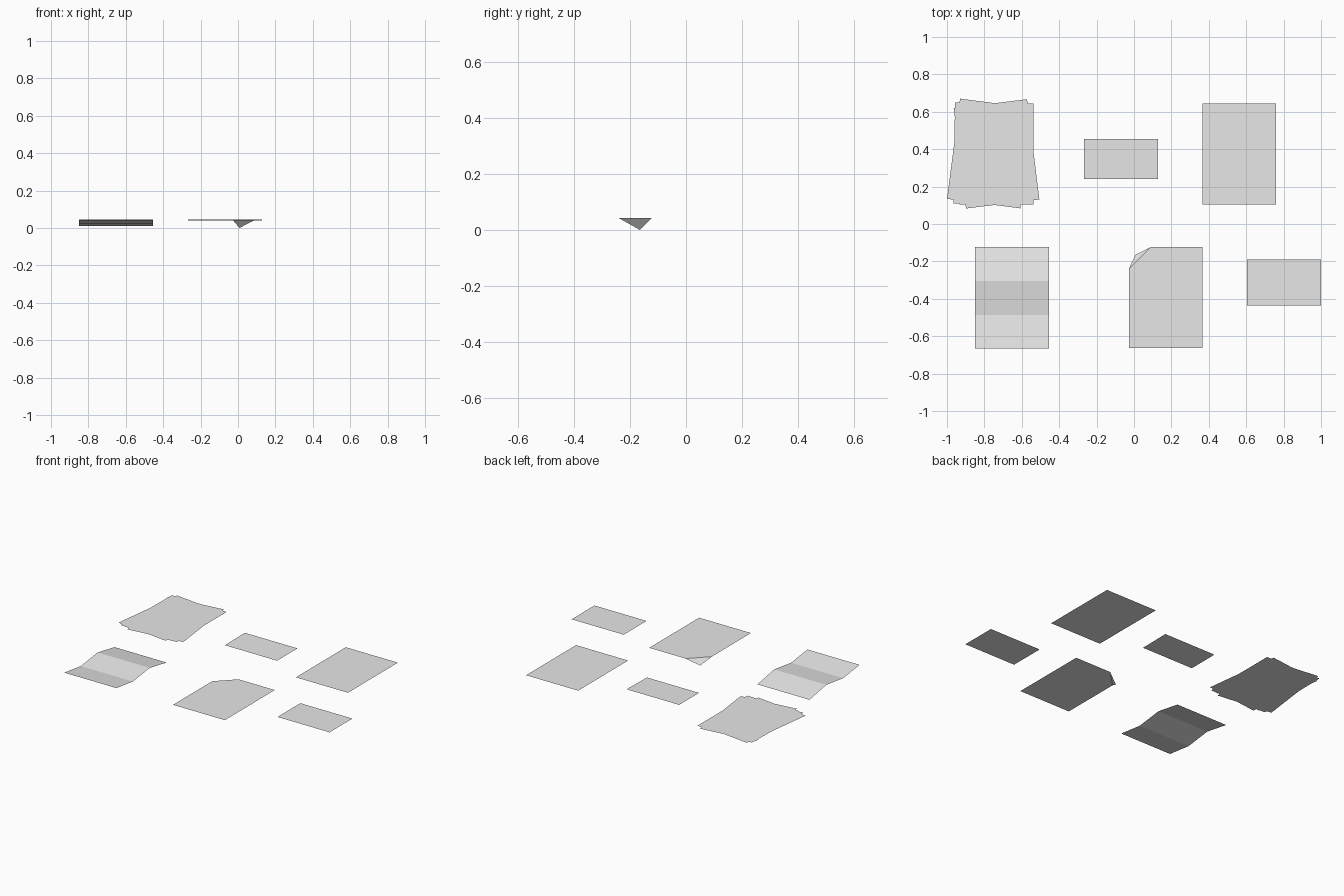
import bpy
import math

if "Cube" in bpy.data.objects:
    bpy.data.objects.remove(bpy.data.objects["Cube"])

Z = 0.042            # resting height of the flat sheets
W, H = 0.395, 0.54   # paper size

paper = bpy.data.materials.new("white paper")
paper.diffuse_color = (0.8, 0.8, 0.8, 1)
paper.use_nodes = True
paper.node_tree.nodes["Principled BSDF"].inputs["Base Color"].default_value = paper.diffuse_color


def add_mesh(name, verts, faces):
    me = bpy.data.meshes.new(name)
    me.from_pydata(verts, [], faces)
    me.materials.append(paper)
    ob = bpy.data.objects.new(name, me)
    bpy.context.collection.objects.link(ob)
    return ob


def strip(name, x0, profile):
    """Sheet of width W swept along x from a (y, z) fold profile."""
    verts = [(x, y, z) for y, z in profile for x in (x0, x0 + W)]
    faces = [(2 * i, 2 * i + 1, 2 * i + 3, 2 * i + 2) for i in range(len(profile) - 1)]
    return add_mesh(name, verts, faces)


# flat sheets
strip("flat_sheet", 0.365, [(0.105, Z), (0.645, Z)])
strip("half_sheet", 0.605, [(-0.437, Z), (-0.19, Z)])

# loose pile: sheets fanned around a common middle
pile = [(-0.769, 0.377, -7.4), (-0.735, 0.375, 7.0),
        (-0.764, 0.377, -1.0), (-0.735, 0.375, 0.0)]
for i, (cx, cy, angle) in enumerate(pile):
    ob = add_mesh(f"pile_sheet_{i + 1}",
                  [(-W / 2, -H / 2, 0), (W / 2, -H / 2, 0), (W / 2, H / 2, 0), (-W / 2, H / 2, 0)],
                  [(0, 1, 2, 3)])
    ob.location = (cx, cy, 0.0405 + 0.0007 * i)
    ob.rotation_euler.z = math.radians(angle)

# letter folded shut, with its short flap tucked inside
strip("folded_letter", -0.267, [(0.36, 0.0425), (0.455, 0.041), (0.24, 0.041), (0.455, 0.0443)])

# zigzag sheet with three panels
strip("zigzag_sheet", -0.85, [(-0.665, 0.043), (-0.487, 0.02), (-0.305, 0.044), (-0.123, 0.011)])

# sheet with one corner bent down
l, r, b, t = -0.028, 0.365, -0.663, -0.123
add_mesh("bent_corner_sheet",
         [(l, b, Z), (r, b, Z), (r, t, Z), (0.09, t, Z), (l, -0.24, Z), (0.008, -0.165, 0)],
         [(0, 1, 2, 3, 4), (4, 3, 5)])
